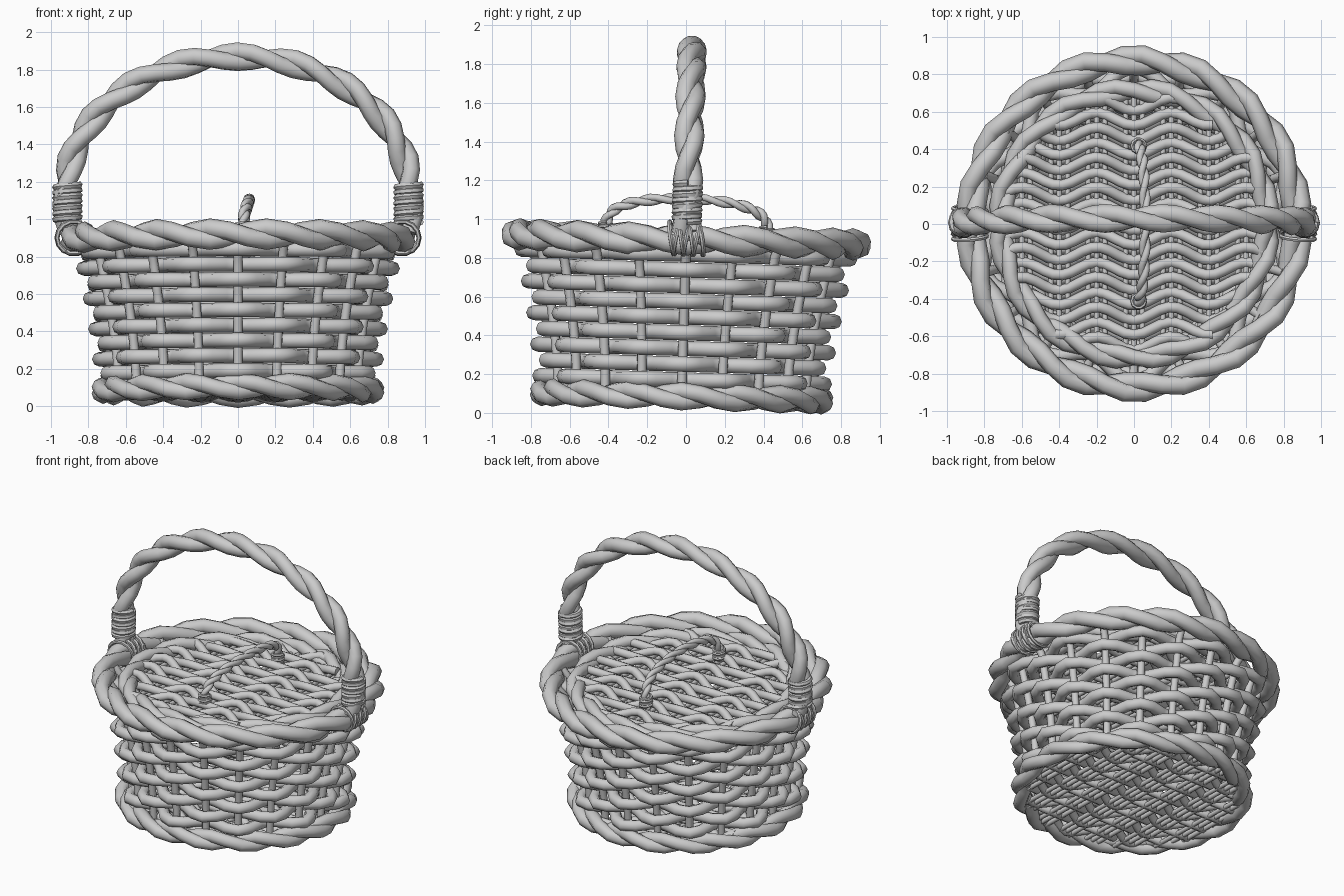
import bpy
from math import sin, cos, pi, radians, sqrt
from mathutils import Vector, Matrix

if "Cube" in bpy.data.objects:
    bpy.data.objects.remove(bpy.data.objects["Cube"])

# the whole basket leans slightly backwards
LEAN = (Matrix.Translation((0, 0, .85)) @ Matrix.Rotation(radians(-1.7), 4, 'X')
        @ Matrix.Translation((0, 0, -.85)))


def tubes(name, paths, radius, closed=False, res=2):
    """Round tubes along a list of point paths, joined as one mesh."""
    cu = bpy.data.curves.new(name, 'CURVE')
    cu.dimensions = '3D'
    cu.bevel_depth = radius
    cu.bevel_resolution = res
    cu.use_fill_caps = True
    for pts in paths:
        sp = cu.splines.new('POLY')
        sp.points.add(len(pts) - 1)
        for p, q in zip(sp.points, pts):
            p.co = (*q, 1)
        sp.use_cyclic_u = closed
    ob = bpy.data.objects.new(name, cu)
    bpy.context.collection.objects.link(ob)
    bpy.ops.object.select_all(action='DESELECT')
    ob.select_set(True)
    bpy.context.view_layer.objects.active = ob
    bpy.ops.object.convert(target='MESH')
    ob = bpy.context.object
    ob.name = name
    ob.data.transform(LEAN)
    bpy.ops.object.shade_smooth_by_angle(angle=radians(50))
    return ob


def rope(name, f, ref, turns, radius, offset, closed=False, strands=2, per_turn=6):
    """Twisted strands around the path f(t), t from 0 to 1."""
    n = round(turns * per_turn)
    ref, paths = Vector(ref), []
    for s in range(strands):
        pts = []
        for i in range(n if closed else n + 1):
            t = i / n
            p = Vector(f(t))
            tan = (Vector(f(t + 1e-3)) - Vector(f(t - 1e-3))).normalized()
            u = (ref - tan * ref.dot(tan)).normalized()
            v = tan.cross(u)
            a = 2 * pi * (turns * t + s / strands)
            pts.append(p + (u * cos(a) + v * sin(a)) * offset)
        paths.append(pts)
    return tubes(name, paths, radius, closed)


def ring(r, z):
    return lambda t: (r * cos(2 * pi * t), r * sin(2 * pi * t), z)


def side_radius(z):
    return .67 + .11 * (max(z - .1, 0) / .7) ** 1.6


# twisted rings: rim, lid edge, base
rope("rim", ring(.875, .895), (0, 0, 1), 9, .05, .034, True)
rope("lid_ring", ring(.715, .88), (0, 0, 1), 8, .041, .028, True)
rope("base_ring", ring(.72, .085), (0, 0, 1), 8, .044, .029, True)

# upright side stakes
stakes = []
for k in range(20):
    a = 2 * pi * k / 20
    zs = (.08, .25, .41, .57, .73, .82, .9)
    stakes.append([(cos(a) * r, sin(a) * r, z) for z in zs
                   for r in [side_radius(z) + (.04 if z == .9 else 0)]])
tubes("side_stakes", stakes, .025)

# side weavers, alternating inside and outside of the stakes
weavers = []
for k in range(9):
    z = .17 + .081 * k
    sign = 1 if k % 2 == 0 else -1
    row = []
    for i in range(60):
        a = 2 * pi * i / 60
        r = side_radius(z) - sign * .062 * cos(10 * a)
        row.append((cos(a) * r, sin(a) * r, z))
    weavers.append(row)
tubes("side_weavers", weavers, .039, True)


# flat panels for lid and base: bars in groups, scalloped weavers across
def panel(name, z_bars, z, R):
    bars = []
    for k in range(-3, 4):
        for d in (-.045, 0, .045):
            x = k * .2 + d
            h = sqrt(R * R - x * x)
            bars.append([(x, -h, z_bars), (x, h, z_bars)])
    tubes(name + "_stakes", bars, .015)
    rows = []
    for j in range(-8, 9):
        y = j * .08
        if abs(y) > R - .03:
            continue
        h = sqrt(R * R - y * y)
        n = max(6, int(h * 2 / .045))
        s = 1 if j % 2 else -1
        pts = []
        for i in range(n + 1):
            x = -h + 2 * h * i / n
            w = cos(pi * x / .2)
            pts.append((x, y - .035 * w, z + .024 * s * w))
        rows.append(pts)
    tubes(name + "_weavers", rows, .029)


panel("lid", .86, .88, .70)
panel("base", .06, .09, .70)


# big arched handle
def arch(t):
    leg, arc = .22, 2.58
    d = t * (2 * leg + arc)
    if d < leg:
        return (-.915, 0, 1.15 - leg + d)
    if d > leg + arc:
        return (.915, 0, 1.15 - (d - leg - arc))
    a = pi * (d - leg) / arc
    return (-.915 * cos(a), 0, 1.15 + .72 * sin(a))


rope("handle", arch, (0, 1, 0), 5.5, .048, .031, per_turn=8)

# bindings at the handle feet and lashings over the rim
for side, label in ((-1, "left"), (1, "right")):
    helix = []
    for i in range(7 * 14 + 1):
        a = 2 * pi * i / 14
        helix.append((side * .912 + .064 * cos(a), .064 * sin(a), .985 + .2 * i / 98))
    tubes(label + "_binding", [helix], .018, res=1)
    loops = []
    for k in range(-3, 4):
        b = k * .028
        skew = .015 * (-1) ** k
        loops.append([(side * ((.88 + .09 * cos(q)) * cos(b)),
                       (.88 + .09 * cos(q)) * sin(b) + skew * sin(q),
                       .9 + .085 * sin(q)) for q in [2 * pi * i / 14 for i in range(14)]])
    tubes(label + "_lashing", loops, .012, True, 1)


# small lid handle with bound ends
def lid_arch(t):
    s = max(sin(pi * min(max(t, 0), 1)), 0)
    return (.02 + .04 * s, -.42 * cos(pi * t), .88 + .225 * s ** .45)


rope("lid_handle", lid_arch, (1, 0, 0), 5, .019, .013, per_turn=8)
wraps = []
for s in (-1, 1):
    wraps.append([(.025 + .036 * cos(i * pi / 5), s * .415 + .036 * sin(i * pi / 5),
                   .9 + .07 * i / 40) for i in range(41)])
tubes("lid_handle_bindings", wraps, .01, res=1)
